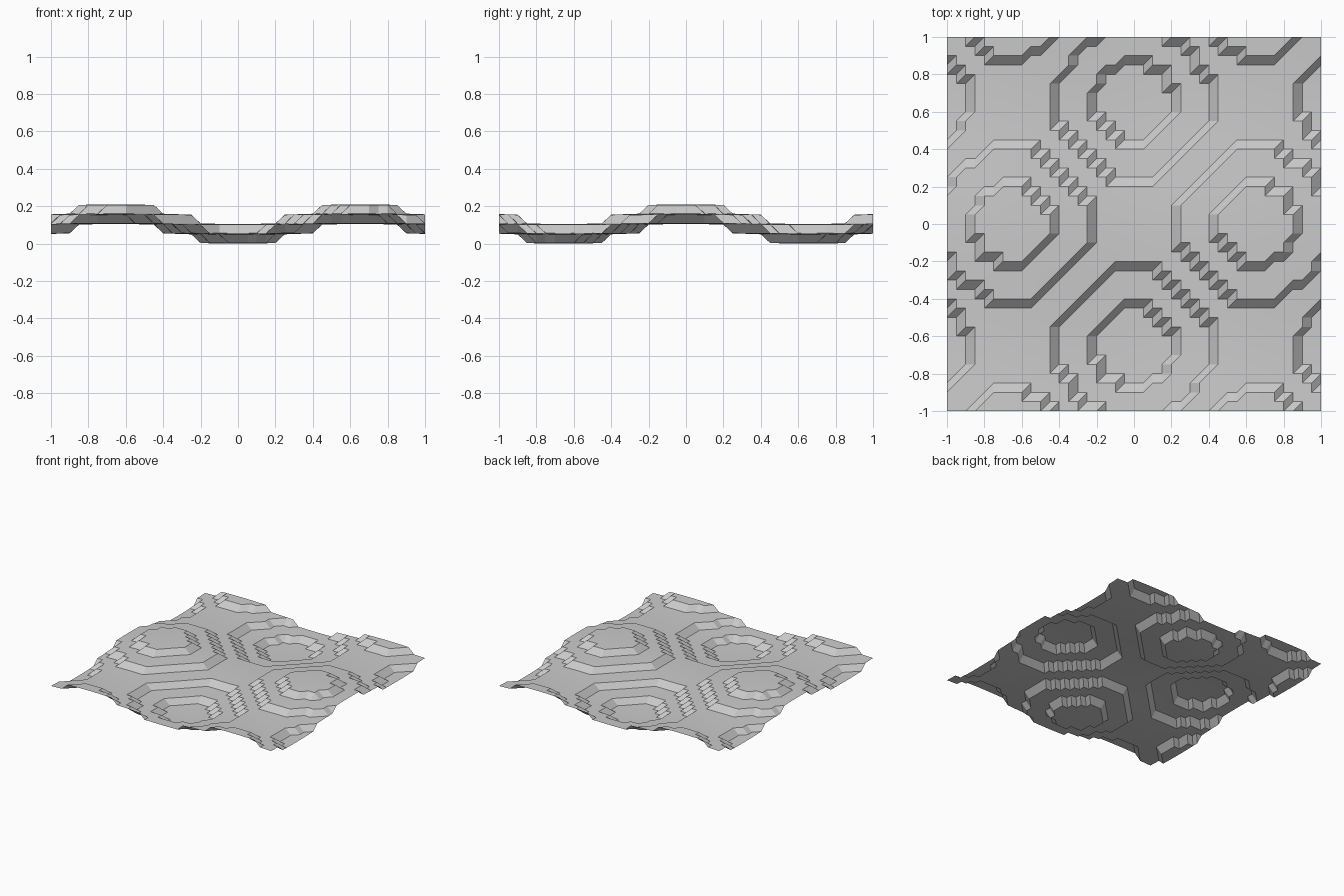
import bpy, bmesh, math

# Remove the default cube
cube = bpy.data.objects.get("Cube")
if cube:
    bpy.data.objects.remove(cube, do_unlink=True)

CELLS = 40        # grid cells per side
SIZE = 2.0        # side length
WAVE = 4.8        # spatial frequency of the hills and pits
STEP = 0.05       # terrace height
BULGE = 0.005     # slight doming left on each terrace


def height(x, y):
    """Egg-crate wave cut into five terraces."""
    wave = math.cos(WAVE * y) - math.cos(WAVE * x)
    level = math.floor(wave + 0.5)
    return STEP * level + BULGE * (wave - level) + 0.0025 * wave


# Material
grey = bpy.data.materials.new("stone grey")
grey.use_nodes = True
colour = (0.6, 0.6, 0.6, 1.0)
grey.diffuse_color = colour
grey.node_tree.nodes["Principled BSDF"].inputs["Base Color"].default_value = colour

# Terraced sheet, every cell split along the same diagonal
bm = bmesh.new()
cell = SIZE / CELLS
grid = []
for j in range(CELLS + 1):
    y = j * cell - SIZE / 2
    row = []
    for i in range(CELLS + 1):
        x = i * cell - SIZE / 2
        row.append(bm.verts.new((x, y, height(x, y))))
    grid.append(row)
for j in range(CELLS):
    for i in range(CELLS):
        a, b = grid[j][i], grid[j][i + 1]
        c, d = grid[j + 1][i + 1], grid[j + 1][i]
        bm.faces.new((a, b, c))
        bm.faces.new((a, c, d))

# Rest the lowest point on the ground
lowest = min(v.co.z for v in bm.verts)
for v in bm.verts:
    v.co.z -= lowest

mesh = bpy.data.meshes.new("terraced_terrain")
bm.to_mesh(mesh)
bm.free()
mesh.materials.append(grey)
terrain = bpy.data.objects.new("terraced_terrain", mesh)
bpy.context.collection.objects.link(terrain)

# Smooth terraces with crisp edges
bpy.ops.object.select_all(action="DESELECT")
terrain.select_set(True)
bpy.context.view_layer.objects.active = terrain
bpy.ops.object.shade_smooth_by_angle(angle=math.radians(30))
